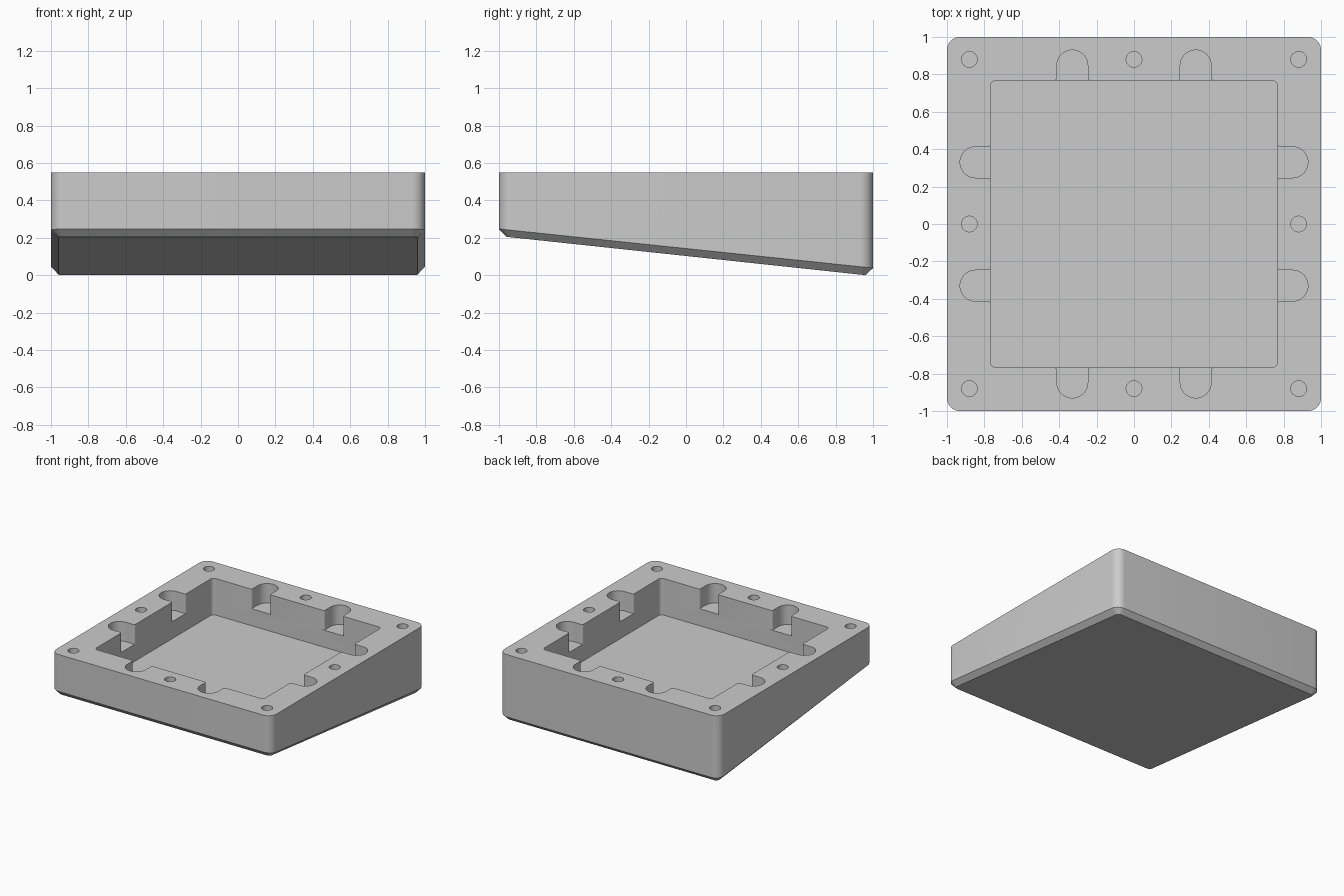
import bpy, bmesh, math

if "Cube" in bpy.data.objects:
    bpy.data.objects.remove(bpy.data.objects["Cube"])

TOP, FLOOR, LEDGE = 0.55, 0.25, 0.39

grey = bpy.data.materials.new("grey_plastic")
grey.diffuse_color = (0.6, 0.6, 0.6, 1)
grey.use_nodes = True
grey.node_tree.nodes["Principled BSDF"].inputs["Base Color"].default_value = grey.diffuse_color


def arc(cx, cy, r, a0, a1, n):
    return [(cx + r * math.cos(math.radians(a0 + (a1 - a0) * i / n)),
             cy + r * math.sin(math.radians(a0 + (a1 - a0) * i / n))) for i in range(n + 1)]


def rounded_square(h, r, n=8):
    pts = []
    for k, (sx, sy) in enumerate([(1, 1), (-1, 1), (-1, -1), (1, -1)]):
        pts += arc(sx * (h - r), sy * (h - r), r, 90 * k, 90 * k + 90, n)
    return pts


def loft(bm, rings):
    """Closed solid from a stack of rings, lowest first, counter-clockwise."""
    vs = [[bm.verts.new(p) for p in ring] for ring in rings]
    n = len(vs[0])
    bm.faces.new(vs[0][::-1])
    bm.faces.new(vs[-1])
    for a, b in zip(vs, vs[1:]):
        for i in range(n):
            j = (i + 1) % n
            bm.faces.new((a[i], a[j], b[j], b[i]))


def prism(bm, pts, z0, z1):
    loft(bm, [[(x, y, z) for x, y in pts] for z in (z0, z1)])


def make(name, bm):
    me = bpy.data.meshes.new(name)
    bmesh.ops.recalc_face_normals(bm, faces=bm.faces)
    bm.to_mesh(me)
    bm.free()
    me.materials.append(grey)
    ob = bpy.data.objects.new(name, me)
    bpy.context.collection.objects.link(ob)
    return ob


# Wedge body: level top, sloping underside with a chamfered rim
bm = bmesh.new()
outer = rounded_square(1.0, 0.07)
inner = rounded_square(0.96, 0.03)
loft(bm, [[(x, y, 0.1025 - 0.10677 * y) for x, y in inner],
          [(x, y, 0.1425 - 0.1045 * y) for x, y in outer],
          [(x, y, TOP) for x, y in outer]])
body = make("tray_body", bm)

# Main square pocket
bm = bmesh.new()
prism(bm, rounded_square(0.767, 0.03), FLOOR, TOP + 0.1)
pocket = make("pocket_cutter", bm)

# Finger notches: round-ended slots with small fillets at the mouth
w, r, e = 0.083, 0.015, 0.767
side = arc(w + r, e + r, r, 270, 180, 5)
slot = [(w + r, 0.70)] + side + arc(0, 0.93 - w, w, 0, 180, 20)
slot += [(-x, y) for x, y in side[::-1]] + [(-w - r, 0.70)]
bm = bmesh.new()
for k in range(4):
    c, s = round(math.cos(k * math.pi / 2)), round(math.sin(k * math.pi / 2))
    for off in (-0.33, 0.33):
        prism(bm, [((x + off) * c - y * s, (x + off) * s + y * c) for x, y in slot],
              LEDGE, TOP + 0.1)
notches = make("notch_cutter", bm)

# Eight small round holes in the rim
bm = bmesh.new()
for x in (-0.88, 0, 0.88):
    for y in (-0.88, 0, 0.88):
        if x or y:
            prism(bm, arc(x, y, 0.042, 0, 348.75, 31), TOP - 0.1, TOP + 0.1)
holes = make("hole_cutter", bm)

# Cut everything out of the body
bpy.context.view_layer.objects.active = body
body.select_set(True)
for cutter in (pocket, notches, holes):
    mod = body.modifiers.new("cut", 'BOOLEAN')
    mod.operation, mod.solver, mod.object = 'DIFFERENCE', 'EXACT', cutter
    bpy.ops.object.modifier_apply(modifier=mod.name)
    bpy.data.objects.remove(cutter)

bpy.ops.object.shade_smooth_by_angle(angle=math.radians(30))
